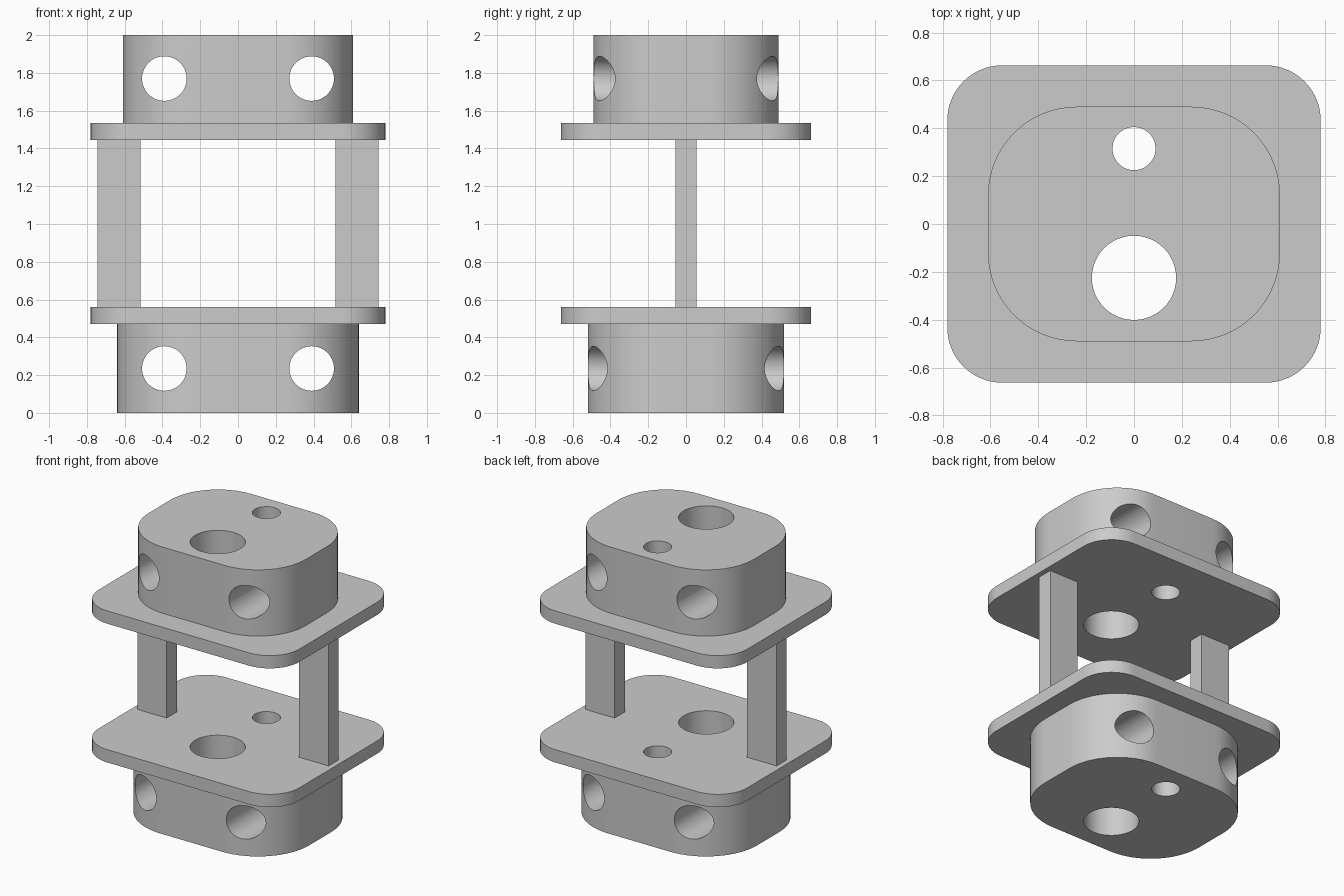
import bpy, bmesh, math

if "Cube" in bpy.data.objects:
    bpy.data.objects.remove(bpy.data.objects["Cube"], do_unlink=True)

grey = bpy.data.materials.new("plain_grey")
grey.use_nodes = True
GREY = (0.6, 0.6, 0.6, 1)
grey.diffuse_color = GREY
grey.node_tree.nodes["Principled BSDF"].inputs["Base Color"].default_value = GREY


def prism(name, outline, z0, z1):
    """Extrude a closed outline from z0 up to z1."""
    bm = bmesh.new()
    face = bm.faces.new([bm.verts.new((x, y, z0)) for x, y in outline])
    top = bmesh.ops.extrude_face_region(bm, geom=[face])["geom"]
    bmesh.ops.translate(bm, vec=(0, 0, z1 - z0),
                        verts=[v for v in top if isinstance(v, bmesh.types.BMVert)])
    bmesh.ops.recalc_face_normals(bm, faces=bm.faces)
    mesh = bpy.data.meshes.new(name)
    bm.to_mesh(mesh)
    bm.free()
    mesh.materials.append(grey)
    obj = bpy.data.objects.new(name, mesh)
    bpy.context.collection.objects.link(obj)
    return obj


def rounded(hx, hy, r, steps=16):
    """Rounded rectangle outline with half sizes hx, hy."""
    pts = []
    for q, (sx, sy) in enumerate([(1, 1), (-1, 1), (-1, -1), (1, -1)]):
        for i in range(steps + 1):
            a = (q + i / steps) * math.pi / 2
            pts.append((sx * (hx - r) + r * math.cos(a), sy * (hy - r) + r * math.sin(a)))
    return pts


def circle(x, y, r, steps=48):
    return [(x + r * math.cos(2 * math.pi * i / steps),
             y + r * math.sin(2 * math.pi * i / steps)) for i in range(steps)]


def cut(obj, cutter):
    cutter.hide_render = True
    mod = obj.modifiers.new("hole", 'BOOLEAN')
    mod.operation = 'DIFFERENCE'
    mod.solver = 'EXACT'
    mod.object = cutter
    with bpy.context.temp_override(object=obj, active_object=obj, selected_objects=[obj]):
        bpy.ops.object.modifier_apply(modifier=mod.name)
    bpy.data.objects.remove(cutter, do_unlink=True)


def drill_vertical(obj):
    cut(obj, prism("large_hole_cutter", circle(0, -0.225, 0.176), -1, 3))
    cut(obj, prism("small_hole_cutter", circle(0, 0.315, 0.09), -1, 3))


def drill_across(obj, z):
    for x in (-0.39, 0.39):
        cutter = prism("side_hole_cutter", circle(x, z, 0.118), -1, 1)
        cutter.rotation_euler = (math.pi / 2, 0, 0)
        bpy.context.view_layer.update()
        cut(obj, cutter)


# Rounded end blocks with side holes
lower_block = prism("lower_block", rounded(0.64, 0.52, 0.40), 0, 0.47)
upper_block = prism("upper_block", rounded(0.61, 0.49, 0.37), 1.535, 2)
drill_across(lower_block, 0.235)
drill_across(upper_block, 1.77)

# Flange plates
lower_plate = prism("lower_plate", rounded(0.78, 0.663, 0.23), 0.47, 0.56)
upper_plate = prism("upper_plate", rounded(0.78, 0.663, 0.23), 1.445, 1.535)

solids = [lower_block, upper_block, lower_plate, upper_plate]
for part in solids:
    drill_vertical(part)

# Posts joining the plates
for side, s in (("left", 1), ("right", -1)):
    prism(side + "_post", [(s * 0.515, -0.056), (s * 0.743, -0.056),
                           (s * 0.743, 0.056), (s * 0.515, 0.056)], 0.56, 1.445)

# Smooth curved walls, crisp edges
for part in solids:
    bpy.ops.object.select_all(action='DESELECT')
    part.select_set(True)
    bpy.context.view_layer.objects.active = part
    bpy.ops.object.shade_smooth_by_angle(angle=math.radians(30))
